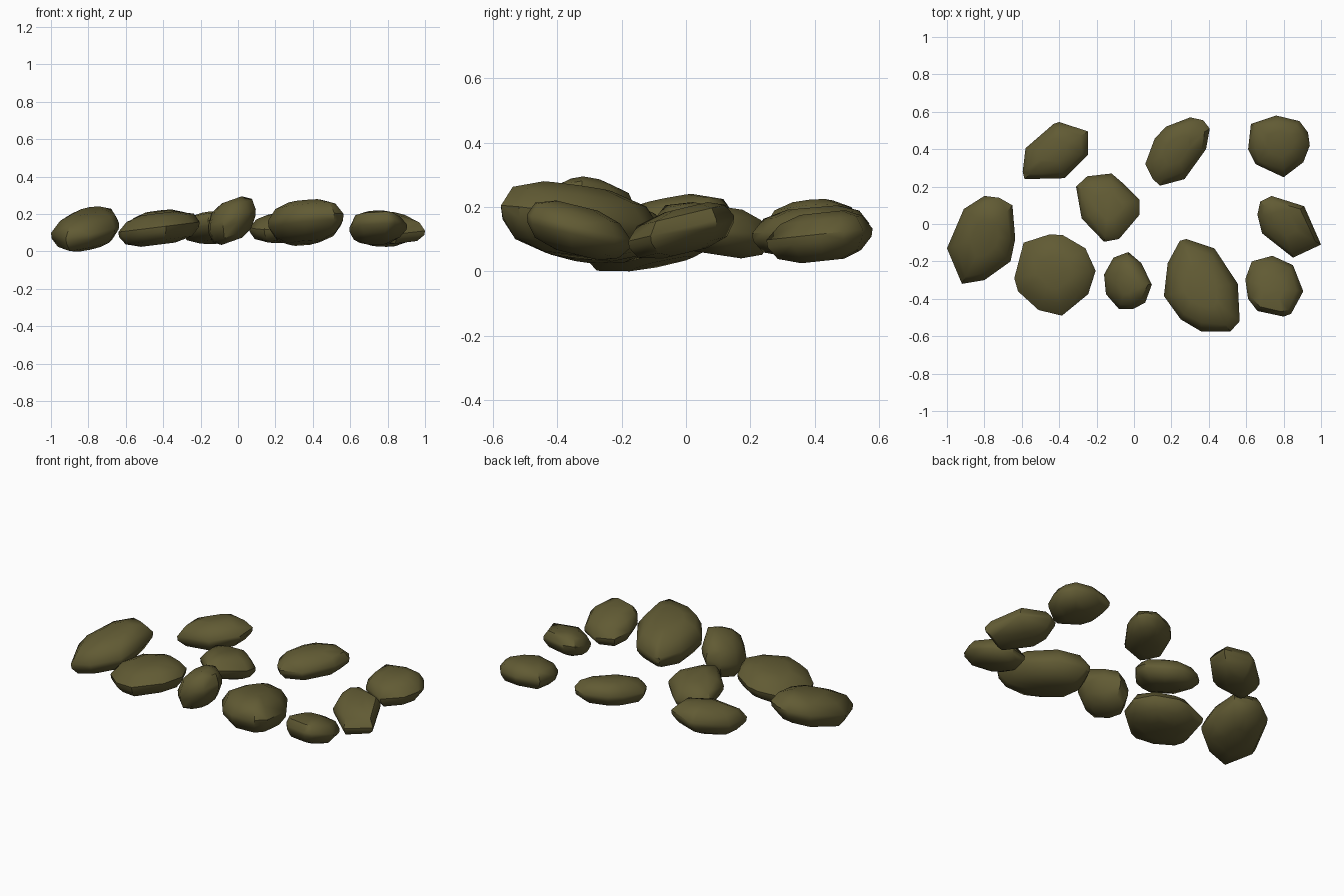
import bpy, bmesh, math, random
from mathutils import Vector

if "Cube" in bpy.data.objects:
    bpy.data.objects.remove(bpy.data.objects["Cube"])

random.seed(4)
mat = bpy.data.materials.new("mossy brown stone")
mat.diffuse_color = (0.120, 0.104, 0.034, 1)
mat.use_nodes = True
mat.node_tree.nodes["Principled BSDF"].inputs["Base Color"].default_value = mat.diffuse_color

# rounded side profile: (scale of outline, relative height)
PROFILE = [(0.42, -1), (0.8, -0.72), (0.98, -0.2), (1, 0.12), (0.82, 0.7), (0.42, 1)]


def stone(name, outline, z0, z1, tilt_x=0.0, tilt_y=0.0):
    """Faceted pebble: scaled copies of its plan outline, tilted, then hulled."""
    n = len(outline)
    cx = sum(p[0] for p in outline) / n
    cy = sum(p[1] for p in outline) / n
    half = (z1 - z0) / 2 * 0.85
    pts = []
    for i, (s, h) in enumerate(PROFILE):
        for x, y in outline:
            k = s if i in (2, 3) else s * random.uniform(0.93, 1.05)
            dx, dy = (x - cx) * k, (y - cy) * k
            pts.append(Vector((cx + dx, cy + dy, h * half + tilt_x * dx + tilt_y * dy)))
    lo, hi = min(p.z for p in pts), max(p.z for p in pts)
    bm = bmesh.new()
    for p in pts:
        p.z = z0 + (p.z - lo) / (hi - lo) * (z1 - z0)
        bm.verts.new(p)
    res = bmesh.ops.convex_hull(bm, input=bm.verts[:])
    loose = [v for v in bm.verts if not v.link_faces]
    bmesh.ops.delete(bm, geom=loose, context='VERTS')
    bmesh.ops.recalc_face_normals(bm, faces=bm.faces[:])
    me = bpy.data.meshes.new(name)
    bm.to_mesh(me)
    bm.free()
    me.materials.append(mat)
    ob = bpy.data.objects.new(name, me)
    bpy.context.collection.objects.link(ob)
    bpy.context.view_layer.objects.active = ob
    ob.select_set(True)
    bpy.ops.object.shade_smooth_by_angle(angle=math.radians(40))
    ob.select_set(False)


# left side
stone("stone_far_left", [(-.80, .15), (-.72, .14), (-.65, .10), (-.635, -.08), (-.66, -.20),
      (-.80, -.30), (-.92, -.32), (-1, -.13), (-.91, .08)], 0, .24, .12, .2)
stone("stone_back_left", [(-.585, .24), (-.595, .28), (-.58, .405), (-.43, .535), (-.40, .545),
      (-.245, .495), (-.245, .37), (-.37, .245)], .04, .225, .1, .05)
stone("stone_front_left", [(-.64, -.29), (-.59, -.10), (-.45, -.055), (-.38, -.06), (-.26, -.13),
      (-.205, -.25), (-.245, -.375), (-.385, -.49), (-.51, -.46), (-.62, -.36)], .025, .215, .12, 0)
# middle
stone("stone_middle", [(-.31, .20), (-.25, .255), (-.12, .27), (-.05, .21), (.03, .13),
      (.03, .05), (-.08, -.08), (-.16, -.095), (-.28, .03)], .04, .215, 0, -.15)
stone("stone_front_middle", [(-.16, -.27), (-.11, -.18), (-.03, -.15), (.04, -.21), (.095, -.325),
      (.06, -.42), (-.005, -.455), (-.08, -.455), (-.15, -.375)], .035, .295, .35, 0)
stone("stone_back_middle", [(.06, .32), (.11, .455), (.17, .52), (.30, .57), (.37, .555),
      (.405, .51), (.385, .40), (.27, .24), (.14, .205), (.10, .24)], .045, .205, 0, .08)
stone("stone_front_large", [(.16, -.385), (.18, -.21), (.245, -.09), (.28, -.08), (.43, -.13),
      (.555, -.32), (.565, -.52), (.515, -.575), (.36, -.575), (.25, -.51)], .03, .28, .05, -.12)
# right side
stone("stone_back_right", [(.61, .40), (.625, .535), (.76, .58), (.885, .55), (.93, .49),
      (.94, .42), (.905, .33), (.80, .25), (.65, .32)], .025, .19, 0, .1)
stone("stone_far_right", [(.66, .05), (.675, .12), (.735, .15), (.91, .095), (1, -.11),
      (.85, -.18), (.685, -.05)], .04, .215, 0, .25)
stone("stone_front_right", [(.595, -.295), (.63, -.20), (.74, -.17), (.85, -.22), (.905, -.36),
      (.84, -.48), (.80, -.495), (.66, -.465), (.61, -.40)], .035, .22, 0, -.25)
